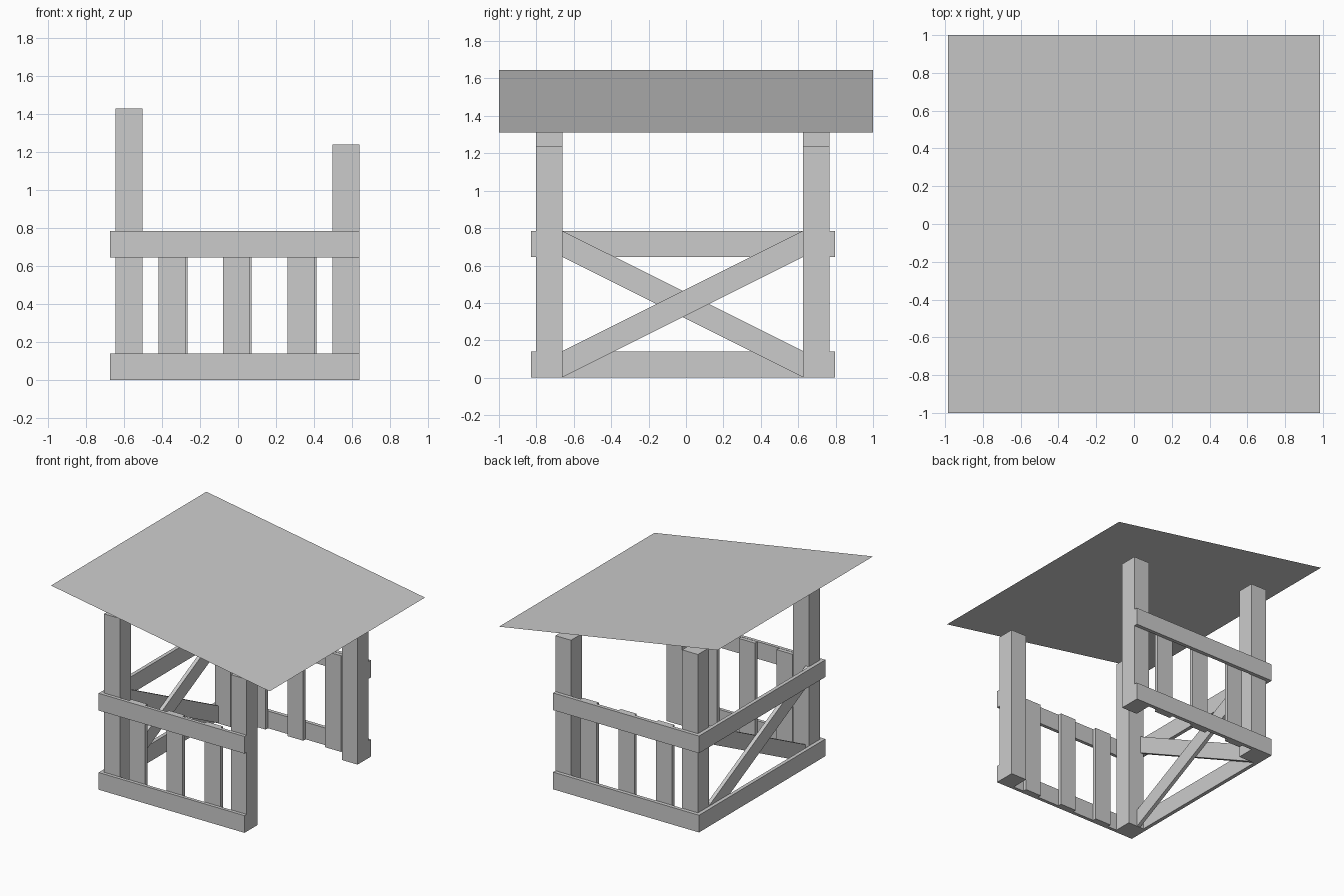
import bpy

if "Cube" in bpy.data.objects:
    bpy.data.objects.remove(bpy.data.objects["Cube"])


def prism(name, pts, axis_vec):
    """Extrude a flat polygon along a vector."""
    n = len(pts)
    far = [tuple(a + b for a, b in zip(p, axis_vec)) for p in pts]
    faces = [tuple(range(n))[::-1], tuple(range(n, 2 * n))]
    faces += [(i, (i + 1) % n, n + (i + 1) % n, n + i) for i in range(n)]
    mesh = bpy.data.meshes.new(name)
    mesh.from_pydata(list(pts) + far, [], faces)
    ob = bpy.data.objects.new(name, mesh)
    bpy.context.collection.objects.link(ob)
    return ob


def box(name, x0, x1, y0, y1, z0, z1):
    return prism(name, [(x0, y0, z0), (x1, y0, z0), (x1, y1, z0), (x0, y1, z0)],
                 (0, 0, z1 - z0))


# Corner posts: tall pair on the left, short pair on the right
for side, x0, x1, top in (("left", -0.645, -0.503, 1.43), ("right", 0.499, 0.64, 1.24)):
    for end, y0, y1 in (("front", -0.803, -0.66), ("back", 0.625, 0.767)):
        box(f"{end}_{side}_post", x0, x1, y0, y1, 0, top)

# Rails on three sides (right side is open)
for level, z in (("lower", 0.0), ("upper", 0.645)):
    box(f"front_{level}_rail", -0.675, 0.64, -0.83, -0.803, z, z + 0.14)
    box(f"back_{level}_rail", -0.675, 0.64, 0.767, 0.797, z, z + 0.14)
    box(f"left_{level}_rail", -0.675, -0.645, -0.803, 0.767, z, z + 0.14)

# Upright slats behind the front and back rails
for i, x in enumerate((-0.347, -0.008, 0.334)):
    box(f"front_slat_{i}", x - 0.072, x + 0.072, -0.803, -0.773, 0, 0.783)
    box(f"back_slat_{i}", x - 0.064, x + 0.08, 0.737, 0.767, 0, 0.783)

# Crossed braces between the left posts
ya, yb = -0.66, 0.625
for name, x, za, zb in (("falling_brace", -0.645, 0.645, 0.003),
                        ("rising_brace", -0.615, 0.003, 0.645)):
    prism(name, [(x, ya, za), (x, yb, zb), (x, yb, zb + 0.14), (x, ya, za + 0.14)],
          (0.03, 0, 0))

# Thin sloping roof sheet
roof = bpy.data.meshes.new("roof")
roof.from_pydata([(-0.985, -1, 1.645), (0.985, -1, 1.31), (0.985, 1, 1.31), (-0.985, 1, 1.645)],
                 [], [(0, 1, 2, 3)])
bpy.context.collection.objects.link(bpy.data.objects.new("roof", roof))
